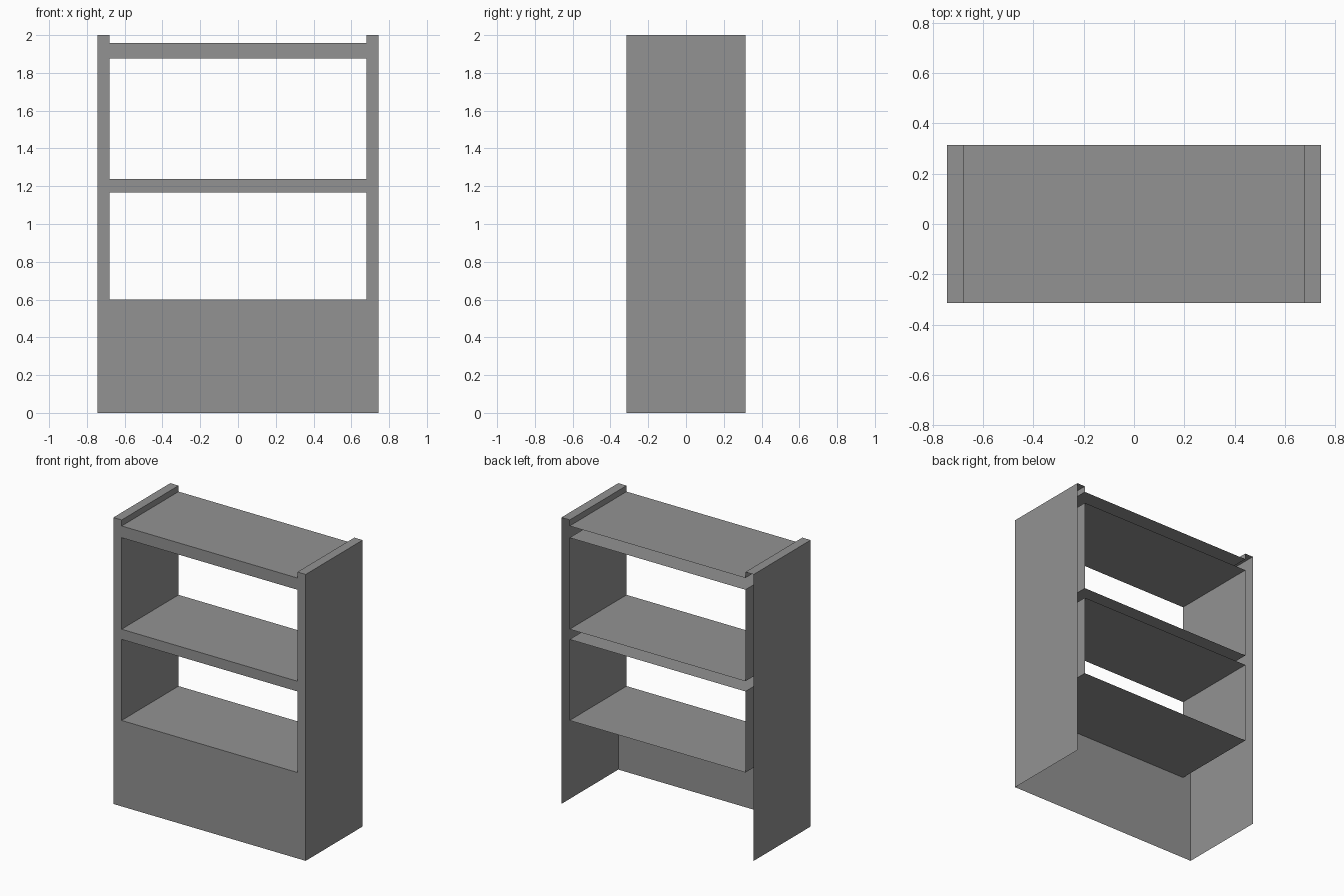
import bpy
import bmesh

if "Cube" in bpy.data.objects:
    bpy.data.objects.remove(bpy.data.objects["Cube"])

W, w = 0.743, 0.679        # outer and inner half widths
D = 0.314                  # half depth
H = 2.0
BASE = 0.60                # top of the closed base panel
MID = (1.166, 1.237)       # middle shelf underside and top
TOP = (1.876, 1.958)       # top shelf underside and top

# Darker grey for the whole unit
grey = bpy.data.materials.new("dark_grey")
grey.diffuse_color = (0.29, 0.29, 0.29, 1)
grey.use_nodes = True
grey.node_tree.nodes["Principled BSDF"].inputs["Base Color"].default_value = grey.diffuse_color


def finish(name, bm):
    bmesh.ops.remove_doubles(bm, verts=bm.verts, dist=1e-5)
    mesh = bpy.data.meshes.new(name)
    bm.to_mesh(mesh)
    bm.free()
    mesh.materials.append(grey)
    obj = bpy.data.objects.new(name, mesh)
    bpy.context.collection.objects.link(obj)


def sweep(name, profile, closed=False):
    """Carry an x-z profile from front to back as a thin open sheet."""
    bm = bmesh.new()
    ends = profile[1:] + (profile[:1] if closed else [])
    for (ax, az), (bx, bz) in zip(profile, ends):
        corners = [(ax, -D, az), (bx, -D, bz), (bx, D, bz), (ax, D, az)]
        bm.faces.new([bm.verts.new(c) for c in corners])
    finish(name, bm)


def front_panels(name, rects):
    """Flat rectangles (x0, x1, z0, z1) on the front plane."""
    bm = bmesh.new()
    for x0, x1, z0, z1 in rects:
        corners = [(x0, -D, z0), (x1, -D, z0), (x1, -D, z1), (x0, -D, z1)]
        bm.faces.new([bm.verts.new(c) for c in corners])
    finish(name, bm)


# Outer sides, side caps and recessed top board
sweep("outer_shell", [(-W, 0), (-W, H), (-w, H), (-w, TOP[1]),
                      (w, TOP[1]), (w, H), (W, H), (W, 0)])

# Linings of the two open compartments (the shelves are hollow at the back)
for name, z0, z1 in (("lower_compartment", BASE, MID[0]),
                     ("upper_compartment", MID[1], TOP[0])):
    sweep(name, [(-w, z0), (w, z0), (w, z1), (-w, z1)], closed=True)

# Front face: base panel, uprights and shelf edges
front_panels("base_panel", [(-W, W, 0, BASE)])
front_panels("front_uprights", [(-W, -w, BASE, H), (w, W, BASE, H)])
front_panels("shelf_edges", [(-w, w, *MID), (-w, w, *TOP)])
